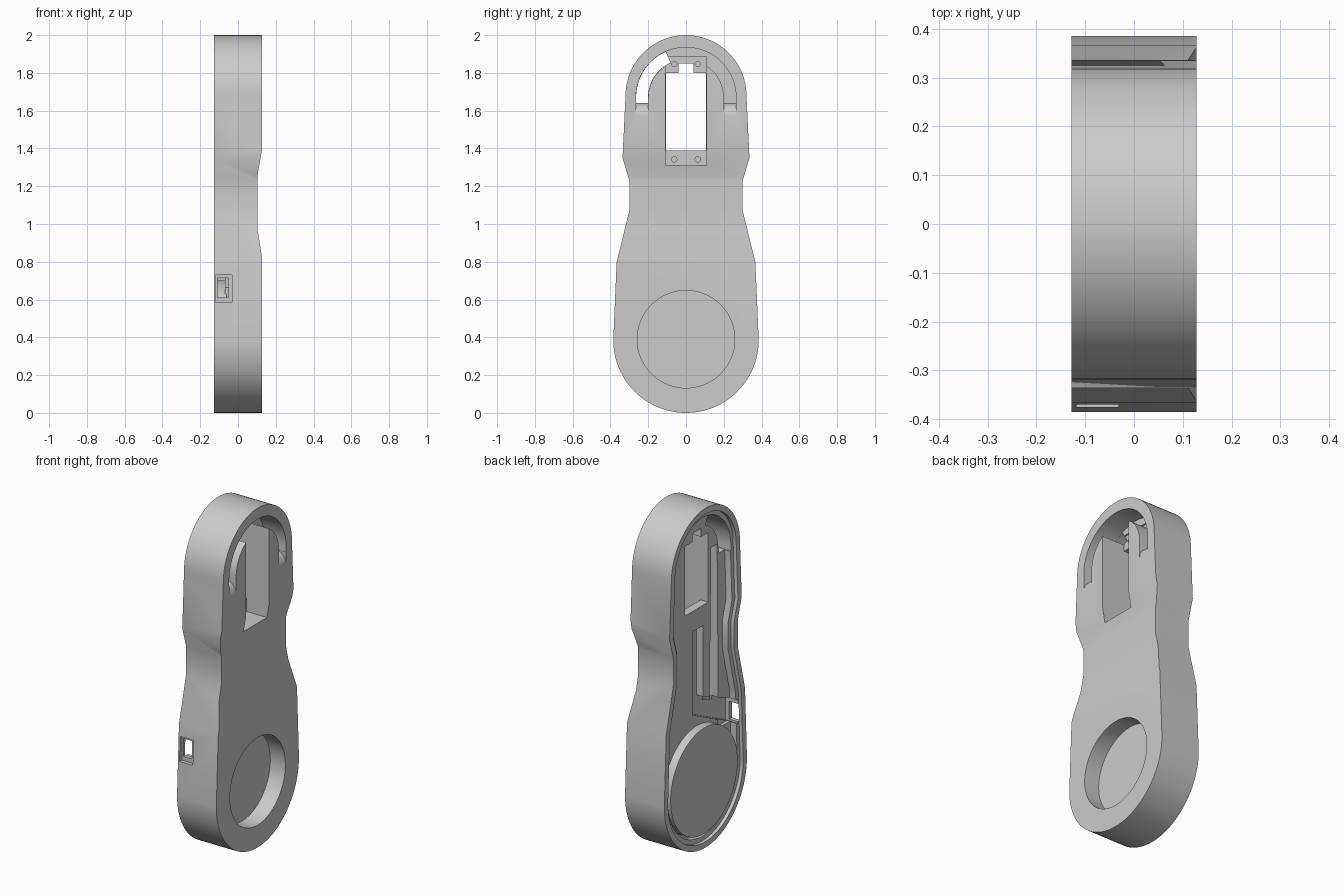
import bpy, bmesh, math

cube = bpy.data.objects.get("Cube")
if cube:
    bpy.data.objects.remove(cube, do_unlink=True)

grey = bpy.data.materials.new("plain_grey")
grey.use_nodes = True
grey.diffuse_color = (0.6, 0.6, 0.6, 1)
grey.node_tree.nodes["Principled BSDF"].inputs["Base Color"].default_value = (0.6, 0.6, 0.6, 1)

BACK, FRONT, FLOOR = -0.128, 0.128, -0.07   # open side, closed side, inner floor


def prism(name, points, lo, hi, axis="x"):
    """Extrude a (y, z) profile along x, or an (x, z) profile along y."""
    def place(p, t):
        return (t, p[0], p[1]) if axis == "x" else (p[0], t, p[1])
    bm = bmesh.new()
    a = [bm.verts.new(place(p, lo)) for p in points]
    b = [bm.verts.new(place(p, hi)) for p in points]
    bm.faces.new(a)
    bm.faces.new(b)
    n = len(points)
    for i in range(n):
        j = (i + 1) % n
        bm.faces.new((a[i], a[j], b[j], b[i]))
    bmesh.ops.recalc_face_normals(bm, faces=bm.faces)
    mesh = bpy.data.meshes.new(name)
    bm.to_mesh(mesh)
    bm.free()
    mesh.materials.append(grey)
    ob = bpy.data.objects.new(name, mesh)
    bpy.context.collection.objects.link(ob)
    return ob


def rect(y0, y1, z0, z1):
    return [(y0, z0), (y1, z0), (y1, z1), (y0, z1)]


def arc(cz, r, a0, a1, steps=48, cy=0):
    angles = [math.radians(a0 + (a1 - a0) * i / steps) for i in range(steps + 1)]
    return [(cy + r * math.cos(a), cz + r * math.sin(a)) for a in angles]


def circle(cz, r, cy=0, steps=72):
    return arc(cz, r, 0, 360, steps, cy)[:-1]


def outline(d):
    """Body silhouette, inset by d."""
    side = [(0.367, 0.80), (0.30, 1.07), (0.30, 1.23), (0.336, 1.35)]
    right = [(y - d, z) for y, z in side]
    left = [(-y, z) for y, z in reversed(right)]
    return arc(0.385, 0.385 - d, 180, 360) + right + arc(1.68, 0.32 - d, 0, 180) + left


def arch(r0, r1, z0, end):
    """Arched band from the -y foot round to the given end angle."""
    band = [(-r1, z0)] + arc(1.67, r1, 180, end) + arc(1.67, r0, end, 180) + [(-r0, z0)]
    return band


def cut(target, *cutters):
    bpy.context.view_layer.objects.active = target
    for c in cutters:
        c.hide_render = True
        m = target.modifiers.new("cut", "BOOLEAN")
        m.operation, m.solver, m.object = "DIFFERENCE", "EXACT", c
        bpy.ops.object.modifier_apply(modifier=m.name)


# Outer shaping: narrowed waist, stepped rim and shallow back cavity
waist = prism("waist_cutter", [(0.14, 1.48), (FRONT, 1.40), (0.102, 1.25), (0.102, 0.98),
                               (FRONT, 0.82), (0.14, 0.75)], -1, 1, "y")
ledge = prism("ledge_cutter", outline(0.035), -0.2, BACK + 0.02)
cavity = prism("cavity_cutter", outline(0.062), -0.2, FLOOR)

# Round recess and rectangular opening with its screw tabs
recess = prism("recess_cutter", circle(0.39, 0.258), 0.03, 0.2)
pocket = prism("pocket_cutter", rect(-0.108, 0.108, 1.31, 1.885), -0.02, 0.2)
window = prism("window_cutter", rect(-0.107, 0.107, 1.39, 1.80), -0.2, 0.19)
notch = prism("notch_cutter", rect(-0.04, 0.04, 1.70, 1.85), -0.2, 0.18)
screws = [prism("screw_cutter", circle(z, 0.014, y, 20), -0.04, 0.17)
          for y in (-0.062, 0.062) for z in (1.342, 1.847)]

# Arched slot: open through on one side only, scooped at both feet
foot = [(0.2, 1.64), (0.265, 1.64)]
slot = prism("arch_slot_cutter", arch(0.20, 0.265, 1.64, 0)[:-1] + [(-0.2, 1.64)], -0.01, 0.2)
slot_foot = prism("arch_foot_cutter", foot + [(0.265, 1.68), (0.2, 1.68)], -0.01, 0.19)
slot_through = prism("arch_through_cutter", arch(0.201, 0.264, 1.641, 114), -0.2, 0.18)
scoop = [(FRONT - 0.07 + x, z) for x, z in arc(1.57, 0.07, 0, 90, 12)]
scoop += [(0.05, 1.66), (0.16, 1.66), (0.16, 1.57)]
ramps = [prism("ramp_cutter", scoop, min(s * 0.2, s * 0.264), max(s * 0.2, s * 0.264), "y")
         for s in (-1, 1)]

# Side port and the channels leading to it
port = prism("port_cutter", rect(-0.5, -0.2, 0.61, 0.715), -0.108, -0.05)
port_frame = prism("port_frame_cutter", rect(-0.5, -0.355, 0.585, 0.73), -0.118, -0.032)
channel = prism("channel_cutter", [(0.04, 1.27), (0.04, 0.78), (-0.33, 0.60), (-0.33, 0.74),
                                   (-0.06, 0.85), (-0.06, 1.27)], -0.2, -0.025)
long_channel = prism("long_channel_cutter", [(-0.135, 1.70), (-0.12, 0.80), (-0.20, 0.77),
                                             (-0.19, 1.70)], -0.2, -0.015)

# Housing
housing = prism("housing", outline(0), BACK, FRONT)
cutters = [waist, ledge, cavity, recess, pocket, window, notch, slot, slot_foot, slot_through,
           port_frame, port, channel, long_channel] + ramps + screws
cut(housing, *cutters)
for c in cutters:
    bpy.data.objects.remove(c, do_unlink=True)

# Raised disc behind the recess
disc = prism("round_back_disc", circle(0.39, 0.312), -0.118, FLOOR + 0.01)

# Smooth the curved walls, keep corners sharp
bpy.ops.object.select_all(action="DESELECT")
for ob in (housing, disc):
    ob.select_set(True)
bpy.context.view_layer.objects.active = housing
bpy.ops.object.shade_smooth_by_angle(angle=math.radians(25))
